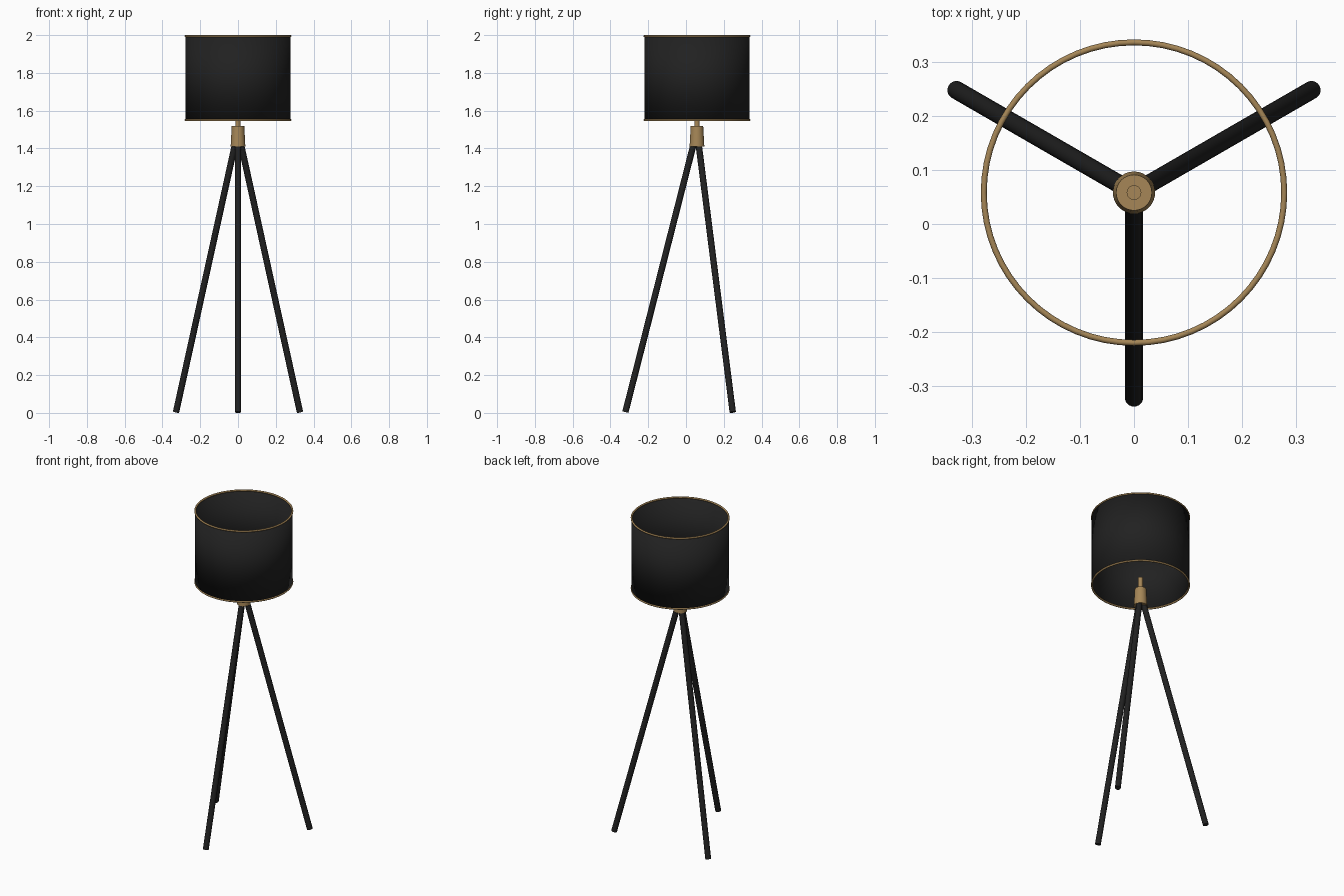
import bpy, math
from mathutils import Vector

if "Cube" in bpy.data.objects:
    bpy.data.objects.remove(bpy.data.objects["Cube"])

CY = 0.058  # lamp axis is offset in y because of the three-legged base


def material(name, rgb):
    m = bpy.data.materials.new(name)
    m.diffuse_color = (*rgb, 1)
    m.use_nodes = True
    m.node_tree.nodes["Principled BSDF"].inputs["Base Color"].default_value = m.diffuse_color
    return m


black = material("matte black", (0.015, 0.015, 0.015))
brass = material("aged brass", (0.38, 0.24, 0.095))


def finish(name, mat):
    ob = bpy.context.object
    ob.name = name
    ob.data.materials.append(mat)
    bpy.ops.object.shade_smooth_by_angle(angle=math.radians(35))
    return ob


def cone(name, r1, r2, z1, z2, mat, sides=32):
    bpy.ops.mesh.primitive_cone_add(vertices=sides, radius1=r1, radius2=r2, depth=z2 - z1,
                                    location=(0, CY, (z1 + z2) / 2))
    return finish(name, mat)


# Tripod legs: straight rods from the hub down to the floor
for name, deg in (("front_leg", -90), ("right_leg", 30), ("left_leg", 150)):
    a = math.radians(deg)
    out = Vector((math.cos(a), math.sin(a), 0))
    axis = Vector((0, CY, 0))
    foot = axis + out * 0.379 + Vector((0, 0, 0.004))
    top = axis + out * 0.016 + Vector((0, 0, 1.43))
    d = top - foot
    bpy.ops.mesh.primitive_cylinder_add(vertices=24, radius=0.0168, depth=d.length,
                                        location=(foot + top) / 2,
                                        rotation=d.to_track_quat('Z', 'Y').to_euler())
    finish(name, black)

# Brass hub and lamp stem
cone("hub", 0.039, 0.033, 1.41, 1.52, brass)
cone("stem", 0.0135, 0.0135, 1.515, 1.595, brass, 24)

# Open drum shade with a thin wall
bpy.ops.mesh.primitive_cylinder_add(vertices=64, radius=0.279, depth=0.444,
                                    end_fill_type='NOTHING', location=(0, CY, 1.772))
shade = finish("drum_shade", black)
wall = shade.modifiers.new("wall", 'SOLIDIFY')
wall.thickness = 0.003
wall.offset = -1

# Brass trim rings on both shade rims
for name, z in (("top_trim", 1.9945), ("bottom_trim", 1.55)):
    bpy.ops.mesh.primitive_torus_add(major_radius=0.2775, minor_radius=0.0055,
                                     major_segments=64, minor_segments=12,
                                     location=(0, CY, z))
    finish(name, brass)
